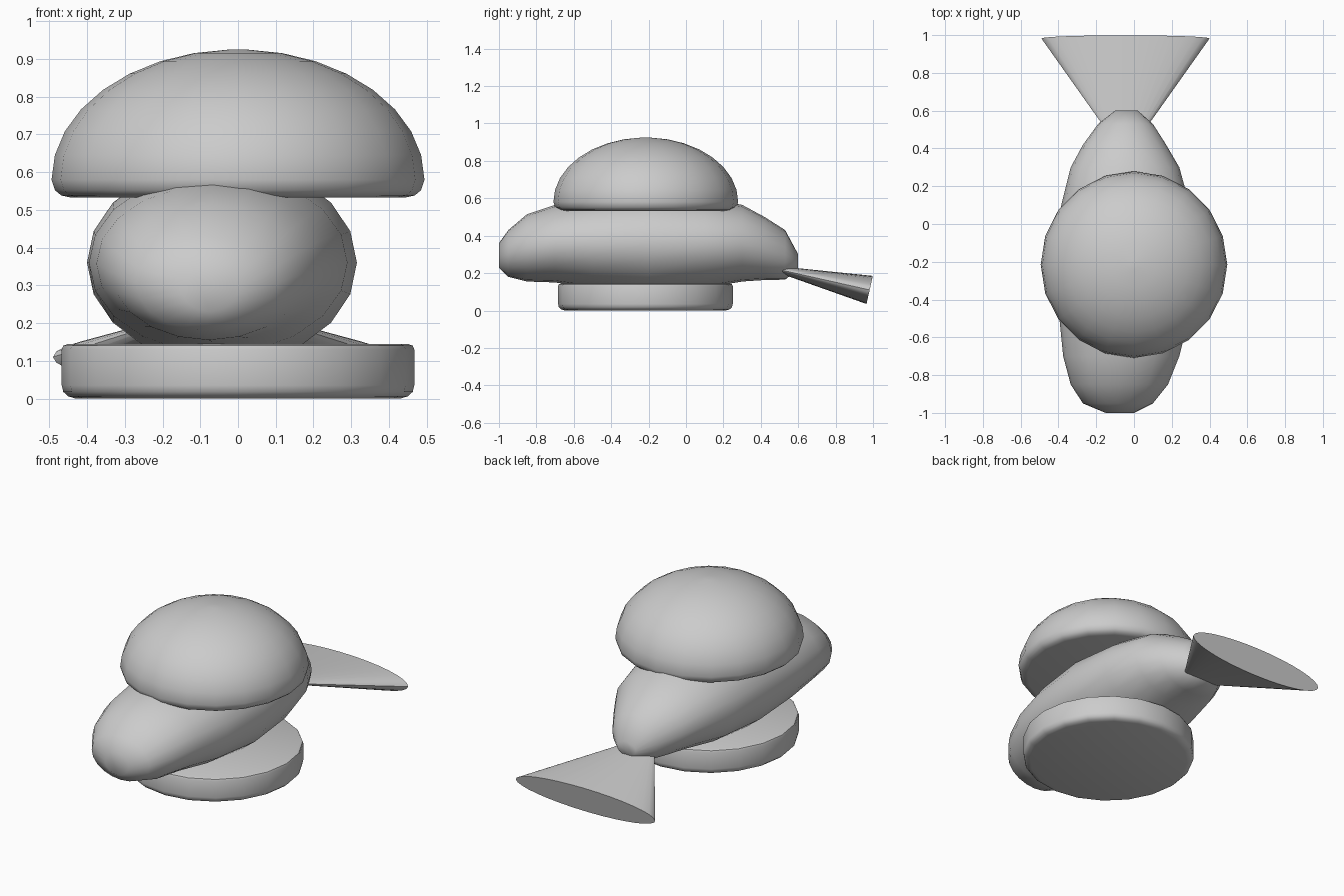
import bpy, bmesh, math
from mathutils import Matrix, Vector

if "Cube" in bpy.data.objects:
    bpy.data.objects.remove(bpy.data.objects["Cube"])


def finish(name, bm, angle=40):
    bmesh.ops.remove_doubles(bm, verts=bm.verts, dist=1e-5)
    bmesh.ops.recalc_face_normals(bm, faces=bm.faces)
    me = bpy.data.meshes.new(name)
    bm.to_mesh(me)
    bm.free()
    ob = bpy.data.objects.new(name, me)
    bpy.context.collection.objects.link(ob)
    bpy.ops.object.select_all(action='DESELECT')
    bpy.context.view_layer.objects.active = ob
    ob.select_set(True)
    bpy.ops.object.shade_smooth_by_angle(angle=math.radians(angle))
    return ob


def loft(name, rings, angle=40):
    """Skin a list of closed rings and cap both ends."""
    bm = bmesh.new()
    rows = [[bm.verts.new(p) for p in ring] for ring in rings]
    n = len(rows[0])
    for a, b in zip(rows, rows[1:]):
        for i in range(n):
            j = (i + 1) % n
            bm.faces.new((a[i], a[j], b[j], b[i]))
    bm.faces.new(rows[0])
    bm.faces.new(rows[-1])
    return finish(name, bm, angle)


def lathe(name, profile, cy, sides=20):
    rings = [[(r * math.cos(t), cy + r * math.sin(t), z)
              for t in (2 * math.pi * i / sides for i in range(sides))]
             for r, z in profile]
    return loft(name, rings)


# Bottom disc with softened rims
lathe("bottom_bun", [(0.43, 0.0), (0.45, 0.006), (0.463, 0.018), (0.467, 0.035),
                     (0.467, 0.13), (0.463, 0.14), (0.45, 0.145)], -0.217)

# Domed top
dome = [(0.445, 0.533), (0.468, 0.538), (0.485, 0.552)]
for k in range(9):
    t = math.radians(k * 10.9)
    dome.append((0.494 * math.cos(t), 0.58 + 0.345 * math.sin(t)))
dome.append((0.01, 0.925))
lathe("top_bun", dome, -0.215)

# Plump filling: y, left x, right x, bottom z, top z
sections = [(-1.0, -0.15, 0.0, 0.23, 0.36), (-0.95, -0.27, 0.10, 0.18, 0.43),
            (-0.85, -0.335, 0.18, 0.155, 0.515), (-0.7, -0.375, 0.24, 0.15, 0.565),
            (-0.5, -0.395, 0.29, 0.12, 0.60), (-0.2, -0.40, 0.315, 0.09, 0.63),
            (0.1, -0.385, 0.295, 0.12, 0.60), (0.3, -0.335, 0.24, 0.155, 0.565),
            (0.42, -0.27, 0.17, 0.163, 0.50), (0.53, -0.19, 0.10, 0.165, 0.43),
            (0.6, -0.10, 0.02, 0.22, 0.30)]
rings = []
for y, xl, xr, zb, zt in sections:
    rings.append([((xl + xr) / 2 + (xr - xl) / 2 * math.cos(t), y,
                   (zb + zt) / 2 + (zt - zb) / 2 * math.sin(t))
                  for t in (2 * math.pi * i / 20 for i in range(20))])
loft("filling", rings, 60)

# Flattened cone tail, tilted downwards
apex, end = Vector((-0.045, 0.36, 0.25)), Vector((-0.045, 0.982, 0.11))
d = end - apex
bm = bmesh.new()
bmesh.ops.create_cone(bm, cap_ends=True, segments=32, radius1=0.004, radius2=0.445,
                      depth=d.length)
# Local z runs along the tail, local y is its thin direction
bmesh.ops.scale(bm, vec=(1, 0.173, 1), verts=bm.verts)
tilt = -math.atan2(d.y, d.z)
bm.transform(Matrix.Translation((apex + end) / 2) @ Matrix.Rotation(tilt, 4, 'X'))
finish("tail", bm, 50)
